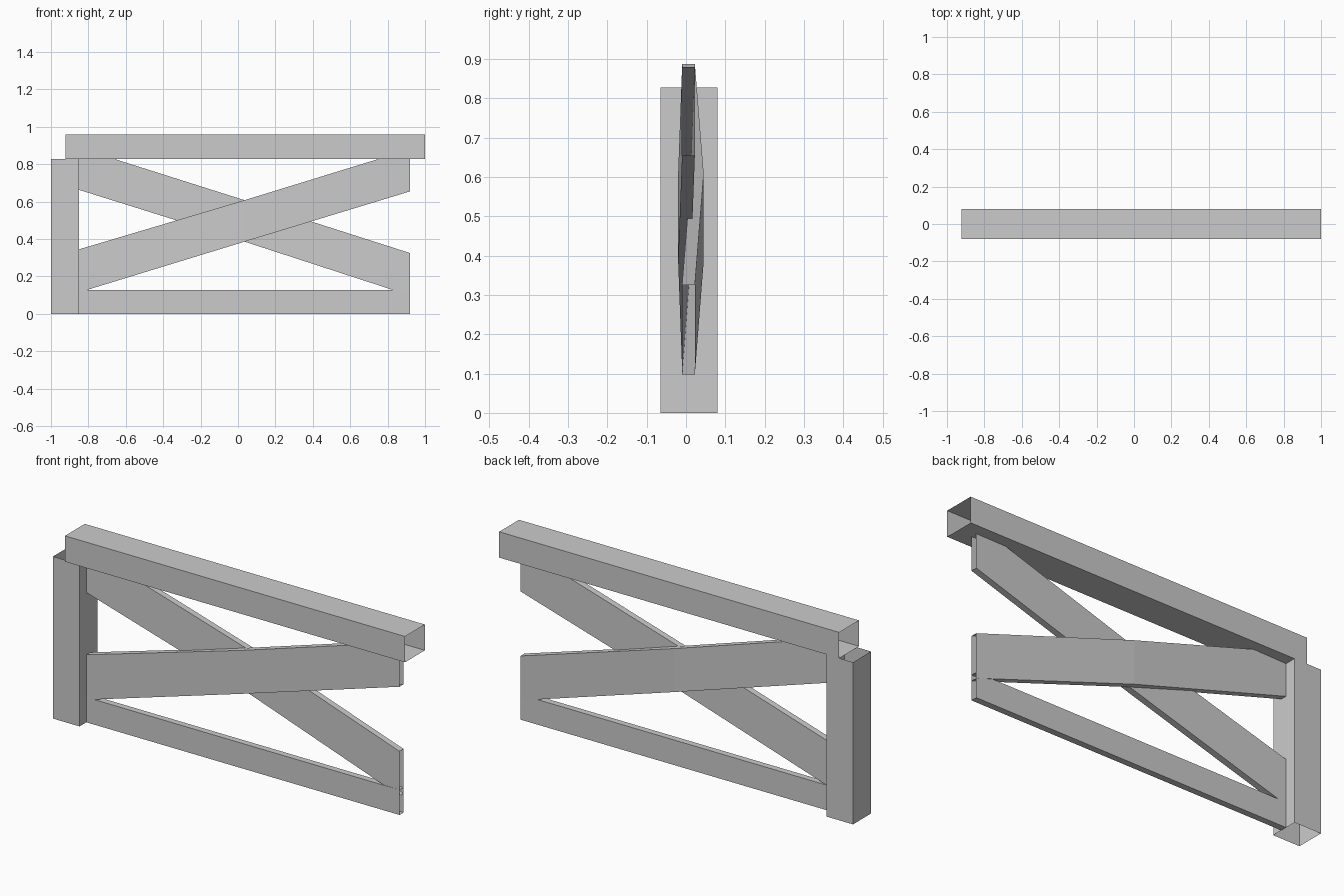
import bpy
import bmesh

cube = bpy.data.objects.get("Cube")
if cube:
    bpy.data.objects.remove(cube, do_unlink=True)

GREY = (0.6, 0.6, 0.6, 1.0)
grey = bpy.data.materials.new("plain_grey")
grey.use_nodes = True
grey.diffuse_color = GREY
grey.node_tree.nodes["Principled BSDF"].inputs["Base Color"].default_value = GREY


def tube(name, sections):
    """Open-ended tube skinned through a list of four-cornered sections."""
    bm = bmesh.new()
    rings = [[bm.verts.new(p) for p in section] for section in sections]
    for a, b in zip(rings, rings[1:]):
        for i in range(4):
            j = (i + 1) % 4
            bm.faces.new((a[i], a[j], b[j], b[i]))
    mesh = bpy.data.meshes.new(name)
    bm.to_mesh(mesh)
    bm.free()
    mesh.materials.append(grey)
    obj = bpy.data.objects.new(name, mesh)
    bpy.context.collection.objects.link(obj)
    return obj


def upright(x, y0, y1, z0, z1):
    """Section across a beam that runs along x."""
    return [(x, y0, z0), (x, y1, z0), (x, y1, z1), (x, y0, z1)]


def level(z, x0, x1, y0, y1):
    """Section across a beam that runs along z."""
    return [(x0, y0, z), (x1, y0, z), (x1, y1, z), (x0, y1, z)]


LEFT, MID, RIGHT = -0.85, 0.035, 0.92   # ends and crossing of the infill
FRONT, BACK = -0.01, 0.0225             # thickness of the infill boards
BOW = 0.03

# Post and top rail
tube("post", [level(z, -1.0, LEFT, -0.065, 0.08) for z in (0.0, 0.828)])
tube("top_rail", [upright(x, -0.08, 0.08, 0.828, 0.96) for x in (-0.922, 1.0)])

# Thin bottom rail
tube("bottom_rail", [upright(x, FRONT, BACK, 0.0, 0.128) for x in (LEFT, RIGHT)])

# Crossed braces, each bowed so that they pass one another at the middle
tube("rising_brace", [
    upright(LEFT, FRONT, BACK, 0.115, 0.345),
    upright(MID, -0.02, 0.0125, 0.386, 0.608),
    upright(RIGHT, FRONT, BACK, 0.655, 0.88)])
tube("falling_brace", [
    upright(LEFT, FRONT, BACK, 0.663, 0.888),
    upright(MID, 0.0125, 0.045, 0.386, 0.608),
    upright(RIGHT, FRONT, BACK, 0.098, 0.325)])
